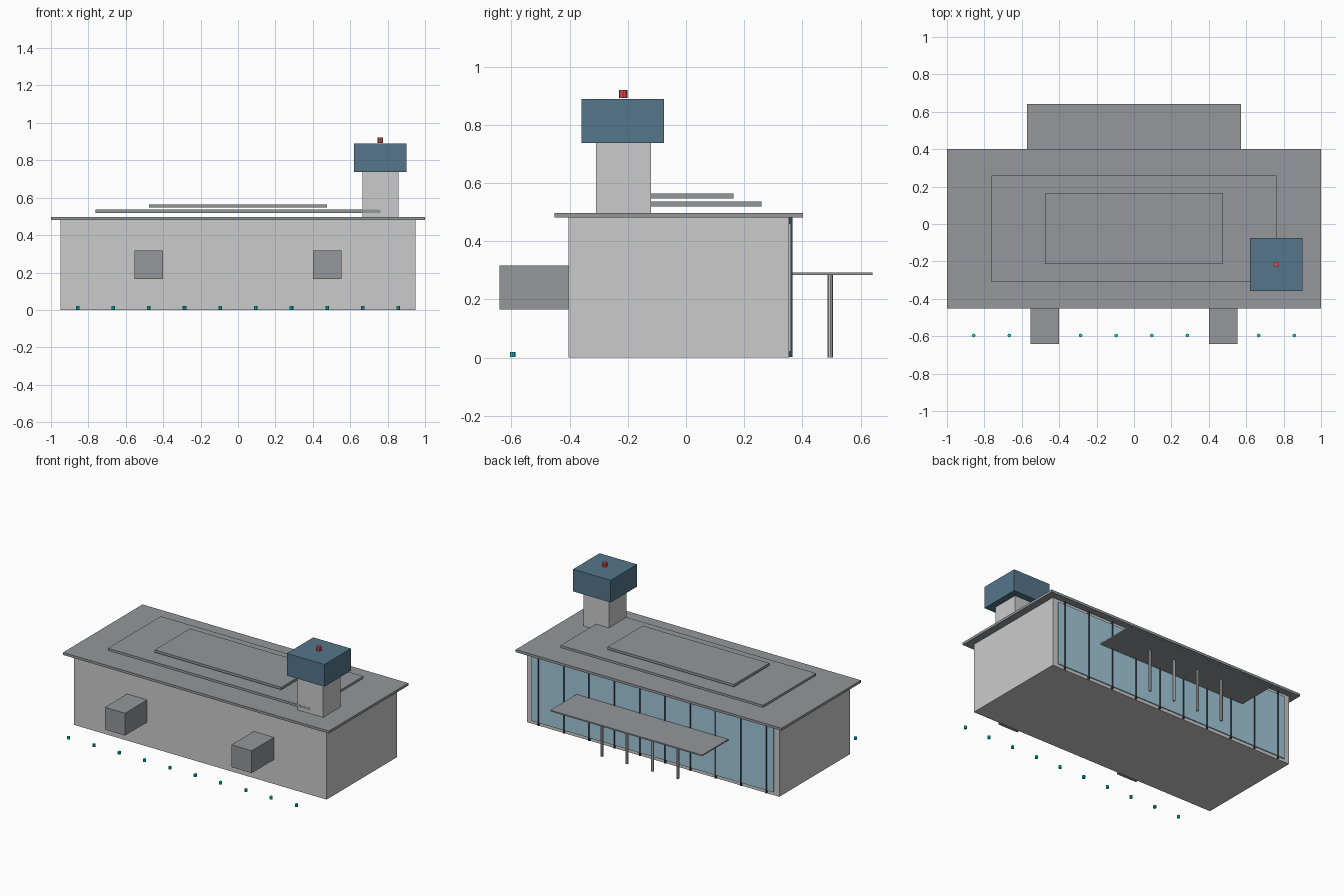
import bpy

if "Cube" in bpy.data.objects:
    bpy.data.objects.remove(bpy.data.objects["Cube"])


def material(name, rgb):
    m = bpy.data.materials.new(name)
    m.diffuse_color = (*rgb, 1)
    m.use_nodes = True
    m.node_tree.nodes["Principled BSDF"].inputs["Base Color"].default_value = m.diffuse_color
    return m


GLASS = material("pale_glass", (0.36, 0.58, 0.70))
CAB = material("blue_glass", (0.09, 0.18, 0.26))
DARK = material("dark_metal", (0.04, 0.06, 0.08))
RED = material("red", (0.75, 0.08, 0.08))
CYAN = material("cyan", (0.0, 0.7, 0.75))
ROOF = material("roof_grey", (0.30, 0.31, 0.33))
WALL = material("wall_grey", (0.68, 0.69, 0.71))


def box(name, x, y, z, mat=None):
    """Box from (min, max) pairs on each axis."""
    bpy.ops.mesh.primitive_cube_add(
        size=1, location=[(a + b) / 2 for a, b in (x, y, z)])
    o = bpy.context.object
    o.name = name
    o.scale = [b - a for a, b in (x, y, z)]
    bpy.ops.object.transform_apply(location=False, rotation=False, scale=True)
    if mat:
        o.data.materials.append(mat)
    return o


def post(name, x, y, z, radius, mat=None, sides=8):
    """Upright prism spanning the z pair."""
    bpy.ops.mesh.primitive_cylinder_add(
        vertices=sides, radius=radius, depth=z[1] - z[0],
        location=(x, y, (z[0] + z[1]) / 2))
    o = bpy.context.object
    o.name = name
    if mat:
        o.data.materials.append(mat)
    return o


# Terminal hall, overhanging roof and stepped roof panels
box("terminal_hall", (-0.95, 0.95), (-0.404, 0.354), (0, 0.481), WALL)
box("roof_slab", (-1, 1), (-0.452, 0.402), (0.481, 0.498), ROOF)
box("lower_roof_panel", (-0.762, 0.762), (-0.31, 0.259), (0.519, 0.536), ROOF)
box("upper_roof_panel", (-0.476, 0.476), (-0.215, 0.164), (0.548, 0.565), ROOF)

# Boarding bridges on the front
for s, side in ((-1, "left"), (1, "right")):
    box(f"boarding_bridge_{side}", sorted((s * 0.401, s * 0.553)),
        (-0.642, -0.40), (0.165, 0.317), ROOF)

# Control tower
box("tower_shaft", (0.665, 0.857), (-0.309, -0.12), (0.498, 0.738))
box("tower_cab", (0.619, 0.902), (-0.359, -0.075), (0.738, 0.889), CAB)
post("tower_beacon", 0.761, -0.216, (0.893, 0.921), 0.0145, RED)

# Glazed rear wall with evenly spaced mullions, and ground lights in front
box("glass_wall", (-0.91, 0.91), (0.35, 0.361), (0.022, 0.462), GLASS)
for i in range(10):
    x = (i - 4.5) * 0.1905
    box(f"mullion_{i + 1}", (x - 0.004, x + 0.004), (0.352, 0.366), (0.002, 0.481), DARK)
    post(f"ground_light_{i + 1}", x, -0.596, (0.002, 0.02), 0.0097, CYAN)

# Entrance canopy and its columns
box("canopy", (-0.571, 0.571), (0.361, 0.642), (0.284, 0.293), ROOF)
for i in range(4):
    post(f"canopy_column_{i + 1}", (i - 1.5) * 0.1905, 0.496, (0, 0.284), 0.0095)
